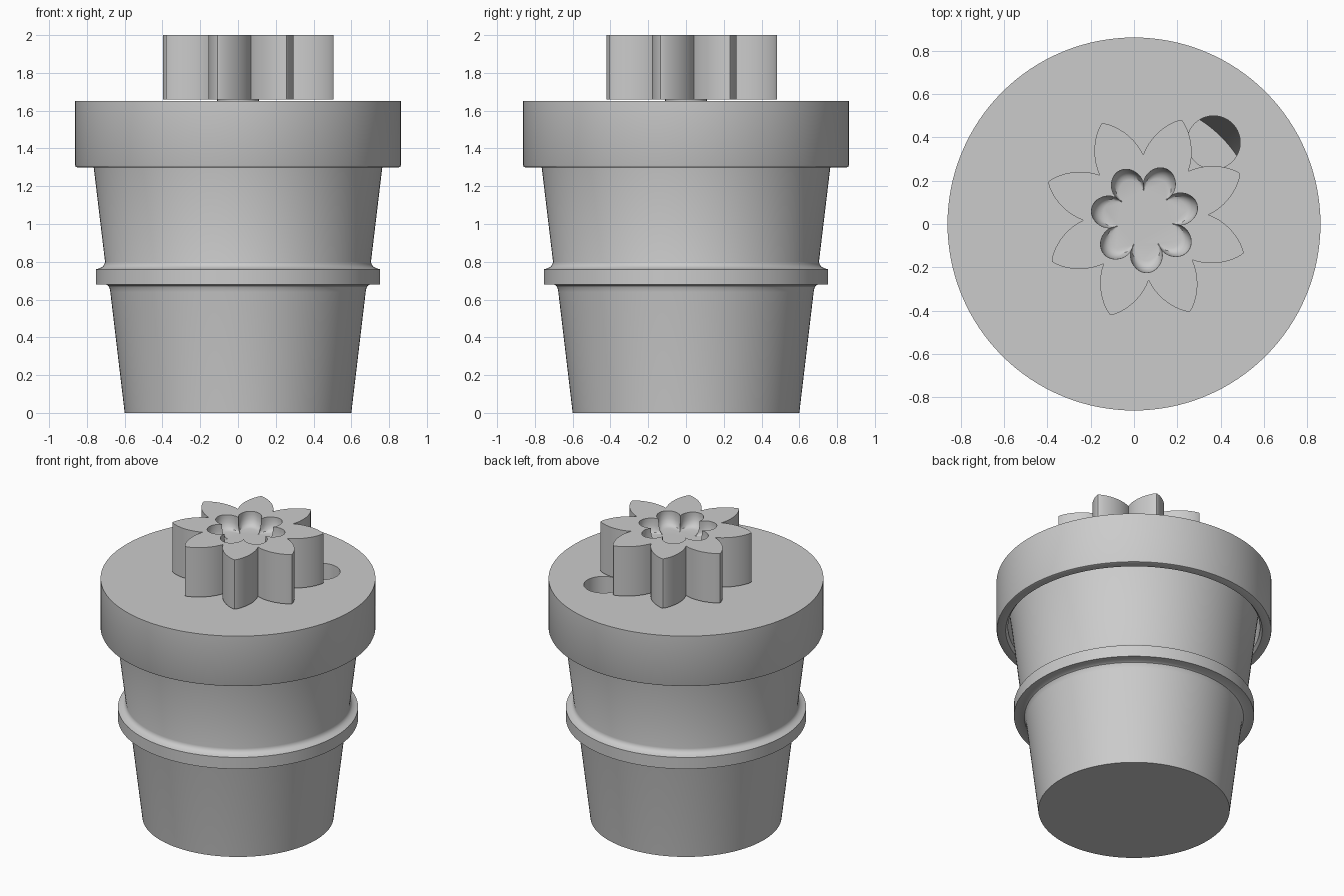
import bpy, bmesh
from math import sin, cos, pi, radians

default = bpy.data.objects.get("Cube")
if default:
    bpy.data.objects.remove(default)

grey = bpy.data.materials.new("plain grey")
grey.use_nodes = True
grey.diffuse_color = (0.6, 0.6, 0.6, 1)
grey.node_tree.nodes["Principled BSDF"].inputs["Base Color"].default_value = (0.6, 0.6, 0.6, 1)


def skin(name, loops, closed=False):
    """Join matching loops of points; cap the ends, or close into a ring."""
    bm = bmesh.new()
    rows = [[bm.verts.new(p) for p in loop] for loop in loops]
    n = len(rows[0])
    pairs = list(zip(rows, rows[1:]))
    if closed:
        pairs.append((rows[-1], rows[0]))
    else:
        bm.faces.new(rows[0][::-1])
        bm.faces.new(rows[-1])
    for a, b in pairs:
        for i in range(n):
            j = (i + 1) % n
            bm.faces.new((a[i], a[j], b[j], b[i]))
    bmesh.ops.recalc_face_normals(bm, faces=bm.faces)
    mesh = bpy.data.meshes.new(name)
    bm.to_mesh(mesh)
    bm.free()
    mesh.materials.append(grey)
    obj = bpy.data.objects.new(name, mesh)
    bpy.context.collection.objects.link(obj)
    return obj


def activate(obj):
    bpy.ops.object.select_all(action='DESELECT')
    obj.select_set(True)
    bpy.context.view_layer.objects.active = obj


def smooth(obj):
    activate(obj)
    bpy.ops.object.shade_smooth_by_angle(angle=radians(32))


def cut(obj, cutter):
    mod = obj.modifiers.new("cut", 'BOOLEAN')
    mod.operation = 'DIFFERENCE'
    mod.solver = 'EXACT'
    mod.object = cutter
    activate(obj)
    bpy.ops.object.modifier_apply(modifier=mod.name)
    bpy.data.objects.remove(cutter)


def lathe(name, profile, x=0, y=0, steps=128, closed=False):
    angles = [2 * pi * i / steps for i in range(steps)]
    return skin(name, [[(x + r * cos(a), y + r * sin(a), z) for a in angles]
                       for r, z in profile], closed)


# Hollow tapered cup with a filleted band around the middle
cup = lathe("cup", [
    (0.6, 0), (0.676, 0.64), (0.68, 0.66), (0.687, 0.673), (0.7, 0.68),
    (0.753, 0.68), (0.753, 0.76), (0.735, 0.765), (0.718, 0.773),
    (0.708, 0.785), (0.704, 0.8), (0.764, 1.3), (0.79, 1.5),
    (0.74, 1.5), (0.57, 0.03)])
smooth(cup)

# Lid with an overhanging skirt and a round hole
lid = lathe("lid", [
    (0.862, 1.65), (0.862, 1.31), (0.859, 1.303), (0.852, 1.3),
    (0.805, 1.3), (0.79, 1.32), (0.79, 1.5)])
cut(lid, lathe("hole_cutter", [(0.123, 1.4), (0.123, 1.7)], 0.368, 0.377, 64))
smooth(lid)

# Low disc that carries the petal knob
smooth(lathe("knob_spacer", [(0.11, 1.645), (0.11, 1.66)], steps=64))

# Eight-petalled knob
CX, CY = 0.055, 0.03
outline = []
for k in range(8):
    axis = radians(25 + 45 * k)
    for i in range(24):
        t = pi * (i / 24 - 0.5)
        out = 0.268 + 0.212 * cos(t)
        side = 0.111 * abs(sin(t)) ** 1.6 * (1 if t > 0 else -1)
        outline.append((CX + out * cos(axis) - side * sin(axis),
                        CY + out * sin(axis) + side * cos(axis)))
knob = skin("petal_knob", [[(x, y, z) for x, y in outline] for z in (1.658, 2)])

# Seven-lobed recess with a rounded floor edge in the top of the knob
def lobes(scale, z):
    loop = []
    for i in range(140):
        a = 2 * pi * i / 140
        r = scale * (0.165 + 0.085 * abs(sin(3.5 * a)) ** 0.7)
        turn = a + radians(41)
        loop.append((CX - 0.005 + r * cos(turn), CY - 0.005 + r * sin(turn), z))
    return loop


cut(knob, skin("recess_cutter", [lobes(s, z) for s, z in (
    (1, 2.05), (1, 1.98), (0.98, 1.95), (0.93, 1.925), (0.86, 1.91), (0.78, 1.905))]))
smooth(knob)
